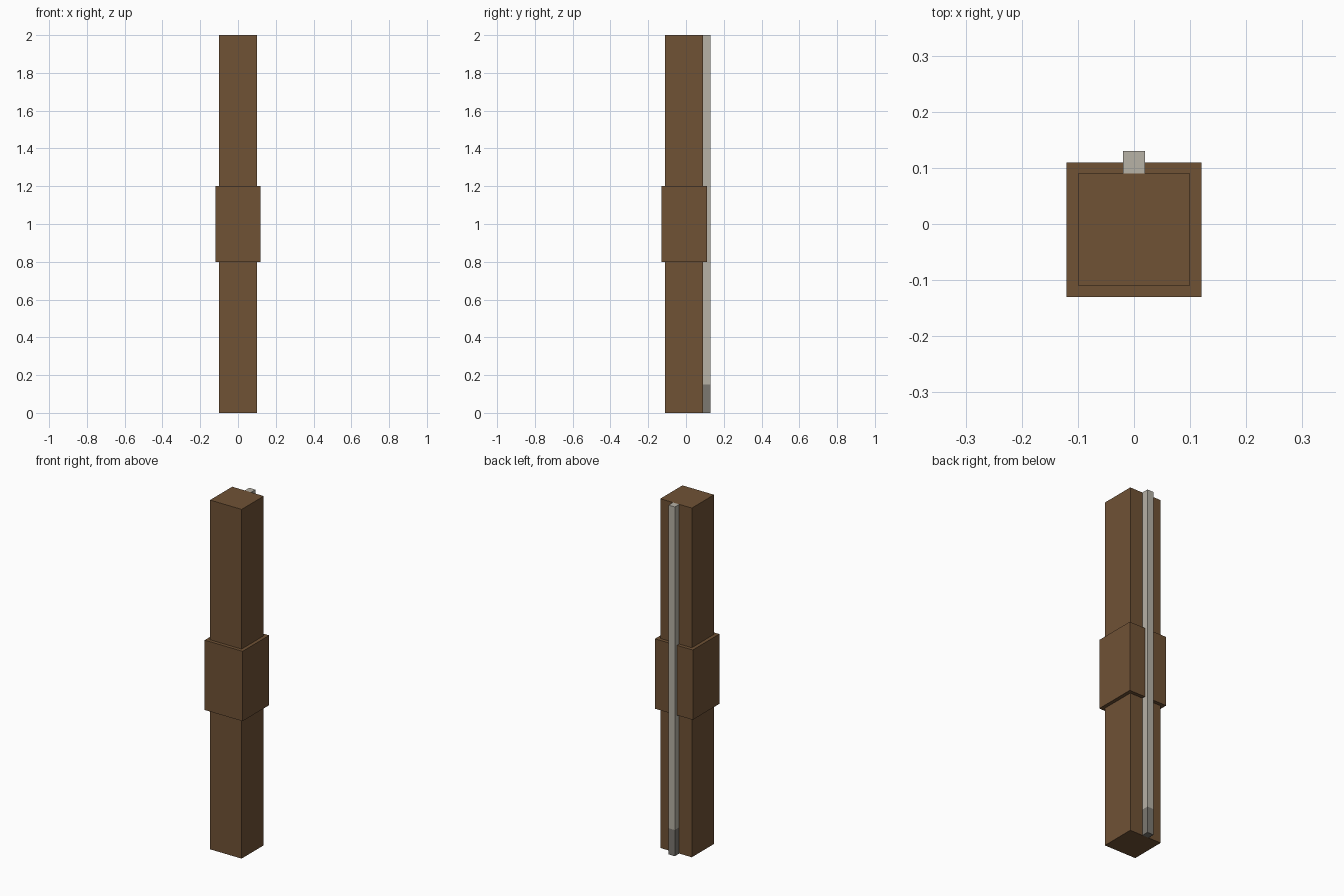
import bpy, bmesh

if "Cube" in bpy.data.objects:
    bpy.data.objects.remove(bpy.data.objects["Cube"])


def material(name, color):
    m = bpy.data.materials.new(name)
    m.diffuse_color = (*color, 1)
    m.use_nodes = True
    m.node_tree.nodes["Principled BSDF"].inputs["Base Color"].default_value = m.diffuse_color
    return m


wood = material("brown wood", (0.162, 0.084, 0.036))
pale = material("pale grey", (0.474, 0.445, 0.381))
dark = material("dark grey", (0.202, 0.188, 0.165))


def box(name, lo, hi, mats, split_z=None):
    """Box between two corners; faces below split_z take the second material."""
    bm = bmesh.new()
    bmesh.ops.create_cube(bm, size=1)
    for v in bm.verts:
        v.co = [lo[i] if v.co[i] < 0 else hi[i] for i in range(3)]
    if split_z is not None:
        bmesh.ops.bisect_plane(bm, geom=bm.verts[:] + bm.edges[:] + bm.faces[:],
                               plane_co=(0, 0, split_z), plane_no=(0, 0, 1))
        for f in bm.faces:
            f.material_index = int(f.calc_center_median().z < split_z)
    mesh = bpy.data.meshes.new(name)
    bm.to_mesh(mesh)
    bm.free()
    for m in mats:
        mesh.materials.append(m)
    ob = bpy.data.objects.new(name, mesh)
    bpy.context.collection.objects.link(ob)
    return ob


# Square wooden post with a thicker sleeve at mid height
box("post", (-0.10, -0.11, 0), (0.10, 0.09, 2), [wood])
box("sleeve", (-0.12, -0.13, 0.8), (0.12, 0.11, 1.2), [wood])

# Thin rod along the back, with a dark lower end
box("back_rod", (-0.02, 0.09, 0), (0.02, 0.13, 2), [pale, dark], split_z=0.15)
